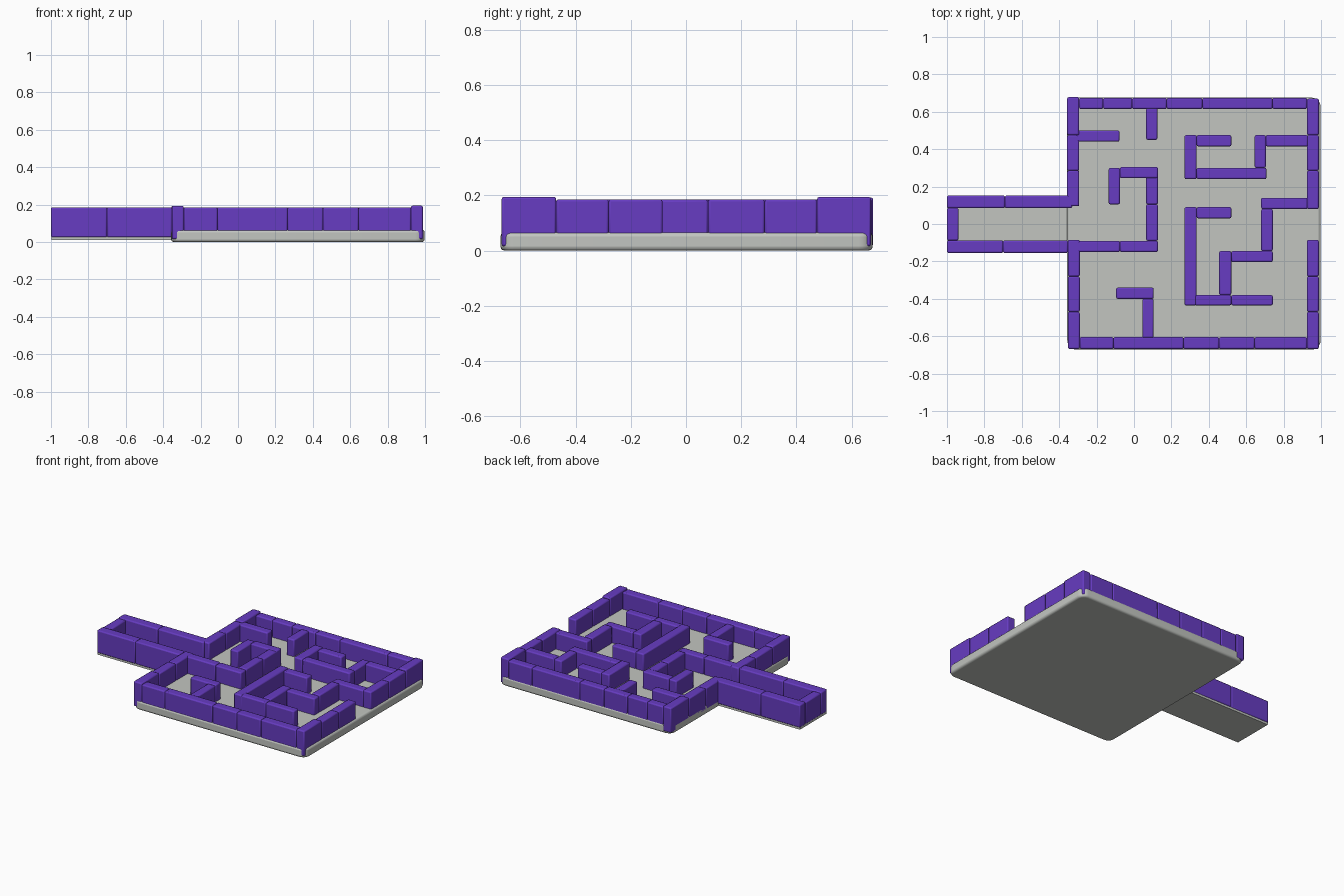
import bpy, bmesh, math
from mathutils import Matrix

if "Cube" in bpy.data.objects:
    bpy.data.objects.remove(bpy.data.objects["Cube"], do_unlink=True)


def material(name, rgb):
    m = bpy.data.materials.new(name)
    m.use_nodes = True
    m.diffuse_color = (*rgb, 1)
    m.node_tree.nodes["Principled BSDF"].inputs["Base Color"].default_value = (*rgb, 1)
    return m


PURPLE = material("purple", (0.135, 0.045, 0.54))
GREY = material("light grey", (0.54, 0.56, 0.53))


def add_box(bm, x0, x1, y0, y1, z0, z1):
    mat = Matrix.Translation(((x0 + x1) / 2, (y0 + y1) / 2, (z0 + z1) / 2))
    bmesh.ops.create_cube(bm, size=1, matrix=mat @ Matrix.Diagonal((x1 - x0, y1 - y0, z1 - z0, 1)))


def finish(name, bm, mat, bevel=0, segments=2):
    me = bpy.data.meshes.new(name)
    bm.to_mesh(me)
    bm.free()
    me.materials.append(mat)
    ob = bpy.data.objects.new(name, me)
    bpy.context.collection.objects.link(ob)
    if bevel:
        mod = ob.modifiers.new("rounded edges", 'BEVEL')
        mod.width, mod.segments = bevel, segments
        mod.limit_method, mod.angle_limit = 'ANGLE', math.radians(40)
    bpy.ops.object.select_all(action='DESELECT')
    ob.select_set(True)
    bpy.context.view_layer.objects.active = ob
    bpy.ops.object.shade_smooth_by_angle(angle=math.radians(35))
    return ob


def wall(name, x0, x1, y0, y1, cuts=(), z0=0.03, z1=0.185, ends=(0, 0)):
    """Straight wall split into blocks at the cuts along its long axis;
    ends raises the first and last block a little."""
    bm = bmesh.new()
    along_x = x1 - x0 > y1 - y0
    stops = [x0 if along_x else y0, *cuts, x1 if along_x else y1]
    last = len(stops) - 2
    for i, (a, b) in enumerate(zip(stops, stops[1:])):
        top = z1 + (ends[0] if i == 0 else 0) + (ends[1] if i == last else 0)
        low = z0 - (0.015 if (i == 0 and ends[0]) or (i == last and ends[1]) else 0)
        if along_x:
            add_box(bm, a, b, y0, y1, low, top)
        else:
            add_box(bm, x0, x1, a, b, low, top)
    finish(name, bm, PURPLE, 0.008)


# Floor slab with rounded corners
X0, X1, Y0, Y1, R = -0.357, 0.998, -0.672, 0.676, 0.05
bm = bmesh.new()
ring = []
for k, (cx, cy) in enumerate([(X1 - R, Y1 - R), (X0 + R, Y1 - R), (X0 + R, Y0 + R), (X1 - R, Y0 + R)]):
    for s in range(7):
        a = math.pi / 2 * (k + s / 6)
        ring.append(bm.verts.new((cx + R * math.cos(a), cy + R * math.sin(a), 0)))
face = bm.faces.new(ring)
up = bmesh.ops.extrude_face_region(bm, geom=[face])
bmesh.ops.translate(bm, vec=(0, 0, 0.065), verts=[v for v in up["geom"] if isinstance(v, bmesh.types.BMVert)])
bmesh.ops.recalc_face_normals(bm, faces=bm.faces)
finish("floor_slab", bm, GREY, 0.014, 3)

# Entrance corridor floor
bm = bmesh.new()
add_box(bm, -0.998, -0.32, -0.15, 0.148, 0.01, 0.028)
finish("corridor_floor", bm, GREY)

# Outer walls
wall("left_outer_wall_front", 0.925, 0.988, -0.668, -0.085, (-0.47, -0.28), ends=(0.009, 0))
wall("left_outer_wall_back", 0.925, 0.988, 0.08, 0.67, (0.285, 0.475), ends=(0, 0.009))
wall("right_outer_wall_front", -0.353, -0.29, -0.668, -0.085, (-0.47, -0.28), ends=(0.007, 0))
wall("right_outer_wall_back", -0.357, -0.293, 0.095, 0.678, (0.285, 0.475), ends=(0, 0.007))
wall("back_outer_wall", -0.293, 0.925, 0.615, 0.674, (-0.165, -0.01, 0.175, 0.365, 0.74))
wall("front_outer_wall", -0.29, 0.925, -0.668, -0.605, (-0.11, 0.265, 0.455, 0.645))

# Corridor walls
wall("corridor_back_wall", -1, -0.33, 0.085, 0.152, (-0.69,), z0=0.024)
wall("corridor_front_wall", -1, -0.353, -0.155, -0.088, (-0.7,), z0=0.024)
wall("corridor_end_wall", -1, -0.938, -0.088, 0.085, z0=0.024, z1=0.181)

# Inner maze walls: x range, y range
inner = {
    "entry_passage": [(-0.31, -0.075, -0.15, -0.09), (-0.075, 0.128, -0.15, -0.09),
                      (0.065, 0.128, -0.09, 0.105), (0.065, 0.128, 0.105, 0.3),
                      (-0.075, 0.128, 0.245, 0.305), (-0.135, -0.075, 0.105, 0.3)],
    "back_right_stub": [(-0.31, -0.078, 0.44, 0.5)],
    "back_stub": [(0.065, 0.125, 0.45, 0.62)],
    "back_left_loop": [(0.27, 0.335, 0.24, 0.475), (0.335, 0.52, 0.415, 0.475),
                       (0.335, 0.708, 0.24, 0.3), (0.645, 0.705, 0.3, 0.475),
                       (0.705, 0.93, 0.415, 0.475)],
    "front_left_loop": [(0.27, 0.335, -0.435, 0.09), (0.335, 0.52, 0.03, 0.09),
                        (0.325, 0.52, -0.435, -0.38), (0.52, 0.742, -0.435, -0.38),
                        (0.455, 0.52, -0.38, -0.145), (0.52, 0.742, -0.203, -0.145),
                        (0.68, 0.742, -0.145, 0.08), (0.68, 0.93, 0.08, 0.14)],
    "front_hook": [(-0.095, 0.105, -0.4, -0.34), (0.045, 0.105, -0.61, -0.4)],
}
for name, pieces in inner.items():
    for i, (x0, x1, y0, y1) in enumerate(pieces, 1):
        wall(f"{name}_wall_{i}", x0, x1, y0, y1, z0=0.05, z1=0.181 + 0.003 * (i % 2))
